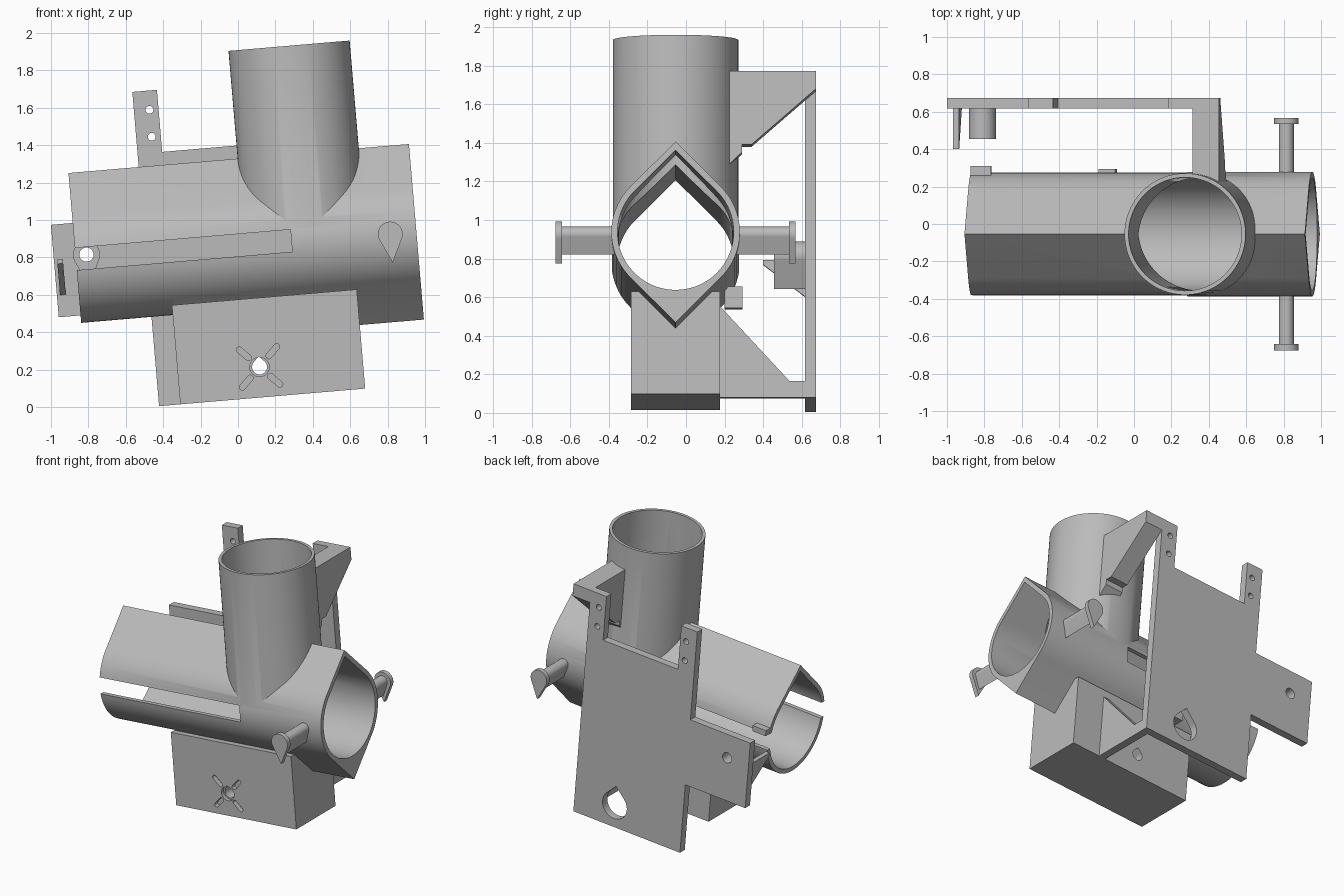
import bpy, bmesh
from math import sin, cos, acos, pi, radians, sqrt

if "Cube" in bpy.data.objects:
    bpy.data.objects.remove(bpy.data.objects["Cube"], do_unlink=True)

grey = bpy.data.materials.new("plain_grey")
grey.use_nodes = True
grey.diffuse_color = (0.5, 0.5, 0.5, 1)
grey.node_tree.nodes["Principled BSDF"].inputs["Base Color"].default_value = (0.5, 0.5, 0.5, 1)

TILT = radians(-4.87)
CY, CW = -0.054, 0.853      # axis of the main duct
RO, RI = 0.333, 0.301       # duct outer and inner radius
U_RISER = 0.436
parts = []


def prism(name, pts, axis, lo, hi, keep=True):
    """Extrude a 2D outline along one axis."""
    place = {"x": lambda p, a: (a, p[0], p[1]),
             "y": lambda p, a: (p[0], a, p[1]),
             "z": lambda p, a: (p[0], p[1], a)}[axis]
    bm = bmesh.new()
    ends = [[bm.verts.new(place(p, a)) for p in pts] for a in (lo, hi)]
    for ring in ends:
        bm.faces.new(ring)
    n = len(pts)
    for i in range(n):
        j = (i + 1) % n
        bm.faces.new((ends[0][i], ends[0][j], ends[1][j], ends[1][i]))
    bmesh.ops.recalc_face_normals(bm, faces=bm.faces)
    mesh = bpy.data.meshes.new(name)
    bm.to_mesh(mesh)
    bm.free()
    mesh.materials.append(grey)
    ob = bpy.data.objects.new(name, mesh)
    bpy.context.scene.collection.objects.link(ob)
    if keep:
        parts.append(ob)
    else:
        ob.hide_render = True
    return ob


def rect(x0, x1, y0, y1):
    return [(x0, y0), (x1, y0), (x1, y1), (x0, y1)]


def circle(cx, cy, r, n=64):
    return [(cx + r * cos(2 * pi * i / n), cy + r * sin(2 * pi * i / n)) for i in range(n)]


def teardrop(cx, cy, r, tip, up=1, n=56):
    """Circle drawn out to a point above (up=1) or below (up=-1)."""
    t = acos(r / tip)
    angles = [pi / 2 + t + (2 * pi - 2 * t) * i / n for i in range(n + 1)]
    return [(cx, cy + up * tip)] + [(cx + r * cos(a), cy + up * r * sin(a)) for a in angles]


def stadium(cx, cy, half, r, ang, n=8):
    """Round-ended slot outline turned by ang."""
    pts = []
    for end in (0, 1):
        for i in range(n + 1):
            a = -pi / 2 + pi * i / n + end * pi
            x, y = r * cos(a) + (half if end == 0 else -half), r * sin(a)
            pts.append((cx + x * cos(ang) - y * sin(ang), cy + x * sin(ang) + y * cos(ang)))
    return pts


def combine(ob, other, op="DIFFERENCE"):
    mod = ob.modifiers.new("combine", "BOOLEAN")
    mod.operation, mod.object, mod.solver = op, other, "EXACT"
    bpy.context.view_layer.objects.active = ob
    bpy.ops.object.modifier_apply(modifier=mod.name)
    bpy.data.objects.remove(other, do_unlink=True)


def cut(ob, pts, axis, lo, hi):
    combine(ob, prism("cutter", pts, axis, lo, hi, False))


# Main duct: roofed tube, vertical riser and a keel below
duct = prism("duct", teardrop(CY, CW, RO, RO * sqrt(2)), "x", -0.797, 1.03)
riser = prism("riser", circle(U_RISER, CY, 0.325, 96), "z", CW, 1.902, False)
combine(duct, riser, "UNION")
keel = prism("keel", teardrop(CY, CW, RO - 0.0005, RO * sqrt(2), -1), "x", -0.3, 1.03, False)
combine(duct, keel, "UNION")
bore = teardrop(CY, CW, RI, RI * sqrt(2))
cut(duct, bore, "x", -1.2, 1.2)
cut(duct, circle(U_RISER, CY, 0.303, 96), "z", CW, 2.2)
cut(duct, rect(-1, 0.36, 0.803, 0.922), "y", -0.6, 0.6)

# Mounting box below the duct, with a shaft hole and four slots
box = prism("mount_box", rect(-0.306, 0.686, 0.041, 0.573), "y", -0.285, 0.175)
cut(box, bore, "x", -1.2, 1.2)
HU, HW = 0.133, 0.204
cut(box, teardrop(HU, HW, 0.04, 0.057), "y", -0.5, 0.5)
cut(box, circle(HU, HW, 0.052, 32), "y", -0.5, -0.26)
for k in range(4):
    a = pi / 4 + k * pi / 2
    cut(box, stadium(HU + 0.11 * cos(a), HW + 0.11 * sin(a), 0.032, 0.016, a), "y", -0.5, -0.25)

# Side pins with drop-shaped heads
for side, label in ((-1, "front"), (1, "back")):
    for part, r, tip, near, far in (("shaft", 0.04, 0.105, 0.315, 0.6),
                                    ("head", 0.066, 0.153, 0.588, 0.622)):
        span = sorted((CY + side * near, CY + side * far))
        prism(f"{label}_pin_{part}", teardrop(0.89, CW, r, tip, -1), "y", *span)

# Back plate with side arm and two hole tabs
outline = [(-0.42, 0.041), (0.46, 0.041), (0.46, 1.727), (0.33, 1.727), (0.33, 1.394),
           (-0.288, 1.394), (-0.288, 1.727), (-0.42, 1.727), (-0.42, 1.056),
           (-0.914, 1.056), (-0.914, 0.56), (-0.42, 0.56)]
plate = prism("back_plate", outline, "y", 0.617, 0.674)
for u in (-0.337, 0.385):
    for w in (1.479, 1.624):
        cut(plate, circle(u, w, 0.021, 24), "y", 0.5, 0.8)
cut(plate, teardrop(HU, HW, 0.1, 0.145), "y", 0.5, 0.8)

# Arm boss with a through hole, and the arm's end rib
AU, AW = -0.738, 0.881
boss = prism("arm_boss", teardrop(AU, AW, 0.072, 0.173, -1), "y", 0.455, 0.618)
for ob in (plate, boss):
    cut(ob, circle(AU, AW, 0.038, 32), "y", 0.3, 0.8)
prism("arm_rib", [(0.62, 0.676), (0.4, 0.845), (0.4, 0.869), (0.62, 0.869)], "x", -0.897, -0.866)

# Upper bracket joining the plate to the riser
bracket = prism("upper_bracket", [(0.2, 1.727), (0.674, 1.727), (0.674, 1.635), (0.34, 1.345),
                                  (0.29, 1.345), (0.29, 1.305), (0.2, 1.22)], "x", 0.46, 0.602)
cut(bracket, circle(U_RISER, CY, 0.315, 96), "z", 0.5, 2.2)

# Lower gusset joining the plate to the box
prism("lower_gusset", [(0.17, 0.041), (0.62, 0.041), (0.62, 0.128), (0.535, 0.128),
                       (0.17, 0.523)], "x", 0.405, 0.459)

# Small stops on the duct's back
prism("end_stop", rect(-0.796, -0.686, 0.924, 0.966), "y", 0.25, 0.31)
prism("middle_stop", rect(-0.134, -0.045, 0.55, 0.66), "y", 0.2, 0.293)

# Shade and lean the whole assembly
bpy.ops.object.select_all(action="DESELECT")
for ob in parts:
    ob.rotation_euler = (0, TILT, 0)
    ob.select_set(True)
bpy.context.view_layer.objects.active = duct
bpy.ops.object.shade_smooth_by_angle(angle=radians(25))
